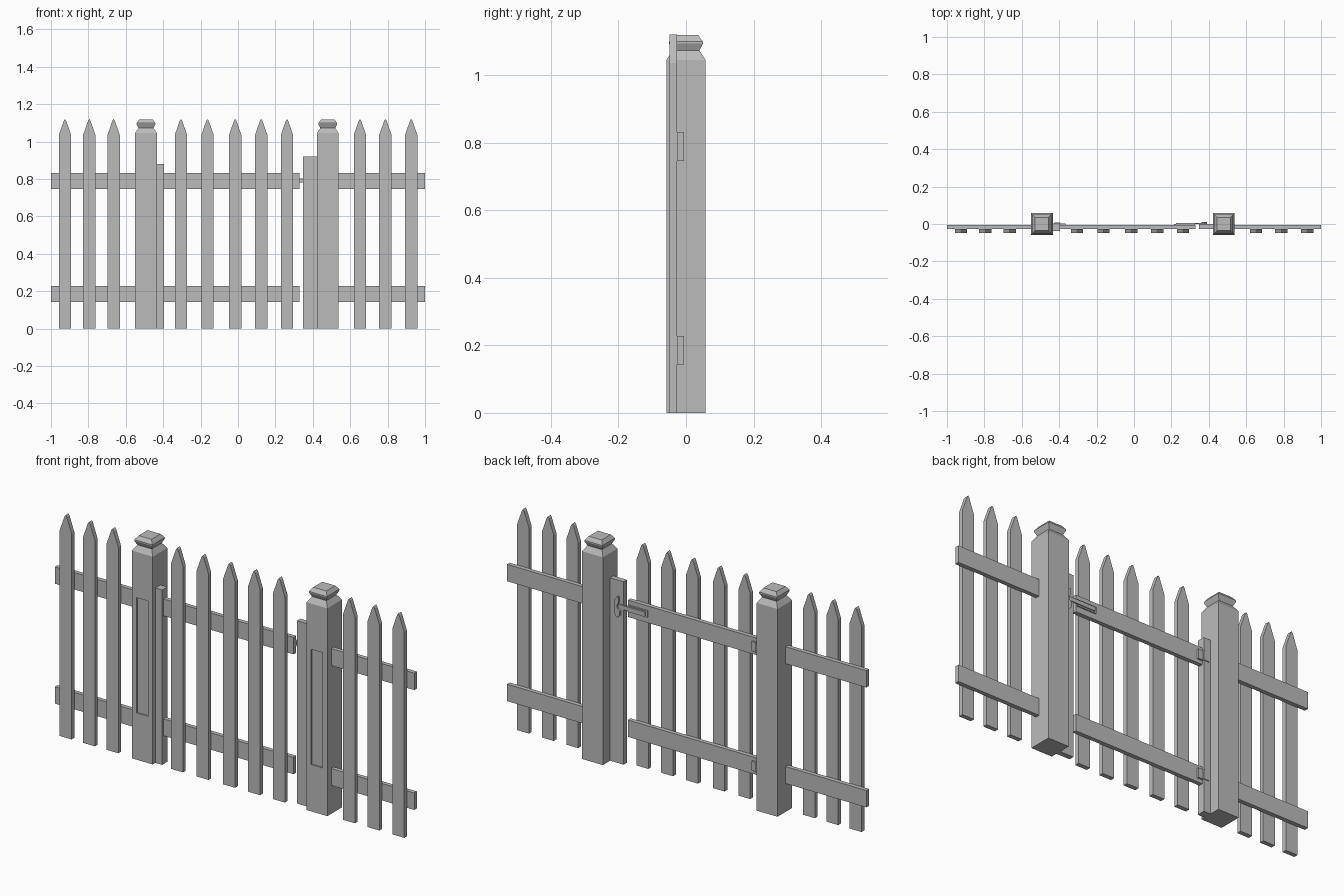
import bpy, bmesh

if "Cube" in bpy.data.objects:
    bpy.data.objects.remove(bpy.data.objects["Cube"])

grey = bpy.data.materials.new("plain_grey")
grey.diffuse_color = (0.5, 0.5, 0.5, 1)
grey.use_nodes = True
grey.node_tree.nodes["Principled BSDF"].inputs["Base Color"].default_value = grey.diffuse_color


def finish(name, bm):
    bmesh.ops.recalc_face_normals(bm, faces=bm.faces[:])
    me = bpy.data.meshes.new(name)
    bm.to_mesh(me)
    bm.free()
    me.materials.append(grey)
    ob = bpy.data.objects.new(name, me)
    bpy.context.collection.objects.link(ob)
    return ob


def prism(name, outline, y0, y1):
    """Extrude an x/z outline from y0 to y1."""
    bm = bmesh.new()
    a = [bm.verts.new((x, y0, z)) for x, z in outline]
    b = [bm.verts.new((x, y1, z)) for x, z in outline]
    bm.faces.new(a)
    bm.faces.new(b[::-1])
    n = len(a)
    for i in range(n):
        j = (i + 1) % n
        bm.faces.new((a[i], b[i], b[j], a[j]))
    return finish(name, bm)


def box(name, x0, x1, y0, y1, z0, z1):
    return prism(name, [(x0, z0), (x1, z0), (x1, z1), (x0, z1)], y0, y1)


# pointed pickets
for x in (-0.925, -0.795, -0.665, -0.305, -0.163, -0.015,
          0.124, 0.262, 0.652, 0.788, 0.926):
    w, t = 0.033, 0.006
    prism("picket", [(x - w, 0), (x + w, 0), (x + w, 1.035), (x + t, 1.112),
                     (x, 1.12), (x - t, 1.112), (x - w, 1.035)], -0.049, -0.027)

# rails of both side panels and the gate
for z in (0.143, 0.746):
    for name, x0, x1 in (("left_rail", -1, -0.5), ("gate_rail", -0.40, 0.328),
                         ("right_rail", 0.5, 1)):
        box(name, x0, x1, -0.027, -0.006, z, z + 0.085)


# square posts with a flared cap and recessed front panel
def post(cx):
    bm = bmesh.new()
    prev = None
    for h, z in ((0.058, 0), (0.058, 1.045), (0.040, 1.072), (0.050, 1.093),
                 (0.050, 1.099), (0.036, 1.118)):
        ring = [bm.verts.new((cx + sx * h, sy * h, z))
                for sx, sy in ((-1, -1), (1, -1), (1, 1), (-1, 1))]
        if prev is None:
            bm.faces.new(ring[::-1])
        else:
            for i in range(4):
                j = (i + 1) % 4
                f = bm.faces.new((prev[i], prev[j], ring[j], ring[i]))
                if i == 0 and z == 1.045:
                    front = f
        prev = ring
    bm.faces.new(prev)
    # inset the front face, shape it to the panel, then sink it
    bmesh.ops.inset_individual(bm, faces=[front], thickness=0.02)
    for v in front.verts:
        v.co.x = cx + (0.032 if v.co.x > cx else -0.032)
        v.co.z = 0.815 if v.co.z > 0.5 else 0.235
    new = bmesh.ops.extrude_discrete_faces(bm, faces=[front])["faces"][0]
    for v in new.verts:
        v.co.y += 0.007
    finish("post", bm)


post(-0.492)
post(0.480)

# hinge and latch stiles beside the posts
box("hinge_stile", -0.436, -0.396, -0.037, 0.004, 0, 0.88)
box("latch_stile", 0.347, 0.424, -0.026, 0.000, 0, 0.92)

# hinges on the back: one leaf on the stile, one on the rail, and a pin
for z in (0.186, 0.788):
    box("hinge_leaf", -0.425, -0.396, 0.004, 0.008, z - 0.024, z + 0.024)
    box("hinge_leaf", -0.400, -0.366, -0.006, 0.003, z - 0.024, z + 0.024)
    box("hinge_pin", -0.401, -0.393, 0.002, 0.009, z - 0.024, z + 0.024)

# sliding latch bar, its mount and the catch on the stile
box("latch_mount", 0.215, 0.325, -0.006, 0.000, 0.775, 0.808)
box("latch_bar", 0.225, 0.372, 0.000, 0.005, 0.782, 0.802)
prism("latch_catch", [(0.362, 0.75), (0.378, 0.735), (0.390, 0.75), (0.390, 0.825),
                      (0.378, 0.84), (0.370, 0.84), (0.370, 0.81), (0.378, 0.80),
                      (0.378, 0.785), (0.362, 0.772)], 0.000, 0.010)
